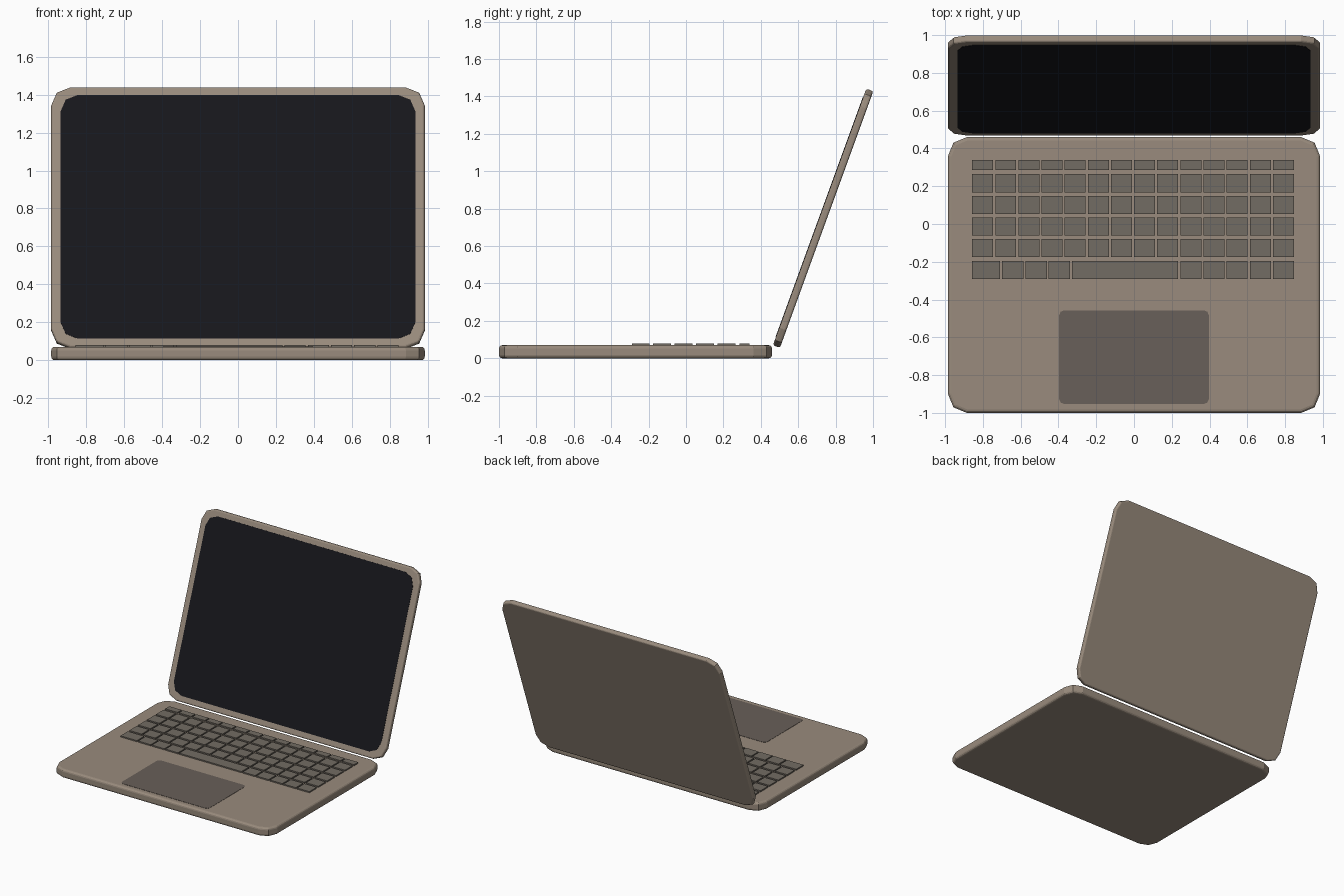
import bpy, bmesh, math
from mathutils import Matrix

if "Cube" in bpy.data.objects:
    bpy.data.objects.remove(bpy.data.objects["Cube"])


def material(name, rgb):
    m = bpy.data.materials.new(name)
    m.diffuse_color = (*rgb, 1)
    m.use_nodes = True
    m.node_tree.nodes["Principled BSDF"].inputs["Base Color"].default_value = m.diffuse_color
    return m


BODY = material("warm_metal", (0.32, 0.26, 0.205))
KEY = material("key_grey", (0.17, 0.15, 0.125))
PAD = material("pad_grey", (0.14, 0.115, 0.10))
GLASS = material("dark_glass", (0.008, 0.008, 0.011))


def finish(name, bm, mat):
    bmesh.ops.recalc_face_normals(bm, faces=bm.faces)
    mesh = bpy.data.meshes.new(name)
    bm.to_mesh(mesh)
    bm.free()
    mesh.materials.append(mat)
    obj = bpy.data.objects.new(name, mesh)
    bpy.context.collection.objects.link(obj)
    return obj


def slab(name, w, d, z0, z1, radius, mat, bevel=0.0):
    """Rounded-rectangle plate, two facets per corner, softened rims."""
    bm = bmesh.new()
    ring = []
    for i, (sx, sy) in enumerate([(1, 1), (-1, 1), (-1, -1), (1, -1)]):
        cx, cy = sx * (w / 2 - radius), sy * (d / 2 - radius)
        for k in range(3):
            a = math.radians(90 * i + 45 * k)
            ring.append(bm.verts.new((cx + radius * math.cos(a),
                                      cy + radius * math.sin(a), z0)))
    face = bm.faces.new(ring)
    ext = bmesh.ops.extrude_face_region(bm, geom=[face])
    top = [v for v in ext["geom"] if isinstance(v, bmesh.types.BMVert)]
    bmesh.ops.translate(bm, verts=top, vec=(0, 0, z1 - z0))
    if bevel:
        rims = [e for e in bm.edges
                if abs(e.verts[0].co.z - e.verts[1].co.z) < 1e-6]
        bmesh.ops.bevel(bm, geom=rims, offset=bevel, segments=3,
                        profile=0.5, affect='EDGES')
    return finish(name, bm, mat)


# Base and trackpad
base = slab("base", 1.97, 1.46, 0, 0.07, 0.1, BODY, 0.018)
base.location = (0, -0.27, 0)
pad = slab("trackpad", 0.792, 0.495, 0.06, 0.072, 0.025, PAD)
pad.location = (0, -0.705, 0)

# Lid and screen, tilted back 20 degrees
T = 0.04
lid = slab("lid", 1.97, 1.46, 0, T, 0.1, BODY, 0.012)
screen = slab("screen", 1.87, 1.367, T - 0.01, T + 0.002, 0.09, GLASS)
for part in (lid, screen):
    part.location = (0, 0.752, 0.742)
    part.rotation_euler = (math.radians(70), 0, 0)

# Keyboard: six rows of box keys
X0, PITCH, KEY_W = -0.857, 0.1225, 0.111
regular = [(X0 + i * PITCH, X0 + i * PITCH + KEY_W) for i in range(14)]
bottom = [(-0.857, -0.709), (-0.698, -0.584), (-0.575, -0.461),
          (-0.452, -0.338), (-0.328, 0.234)] + regular[9:]
rows = [("function_keys", 0.286, 0.339, regular)]
for r in range(4):
    y = 0.168 - r * 0.1145
    rows.append((f"key_row_{r + 1}", y, y + 0.096, regular))
rows.append(("space_bar_row", -0.29, -0.195, bottom))

for name, y0, y1, spans in rows:
    bm = bmesh.new()
    for x0, x1 in spans:
        m = (Matrix.Translation(((x0 + x1) / 2, (y0 + y1) / 2, 0.07))
             @ Matrix.Diagonal((x1 - x0, y1 - y0, 0.02, 1)))
        bmesh.ops.create_cube(bm, size=1, matrix=m)
    finish(name, bm, KEY)
